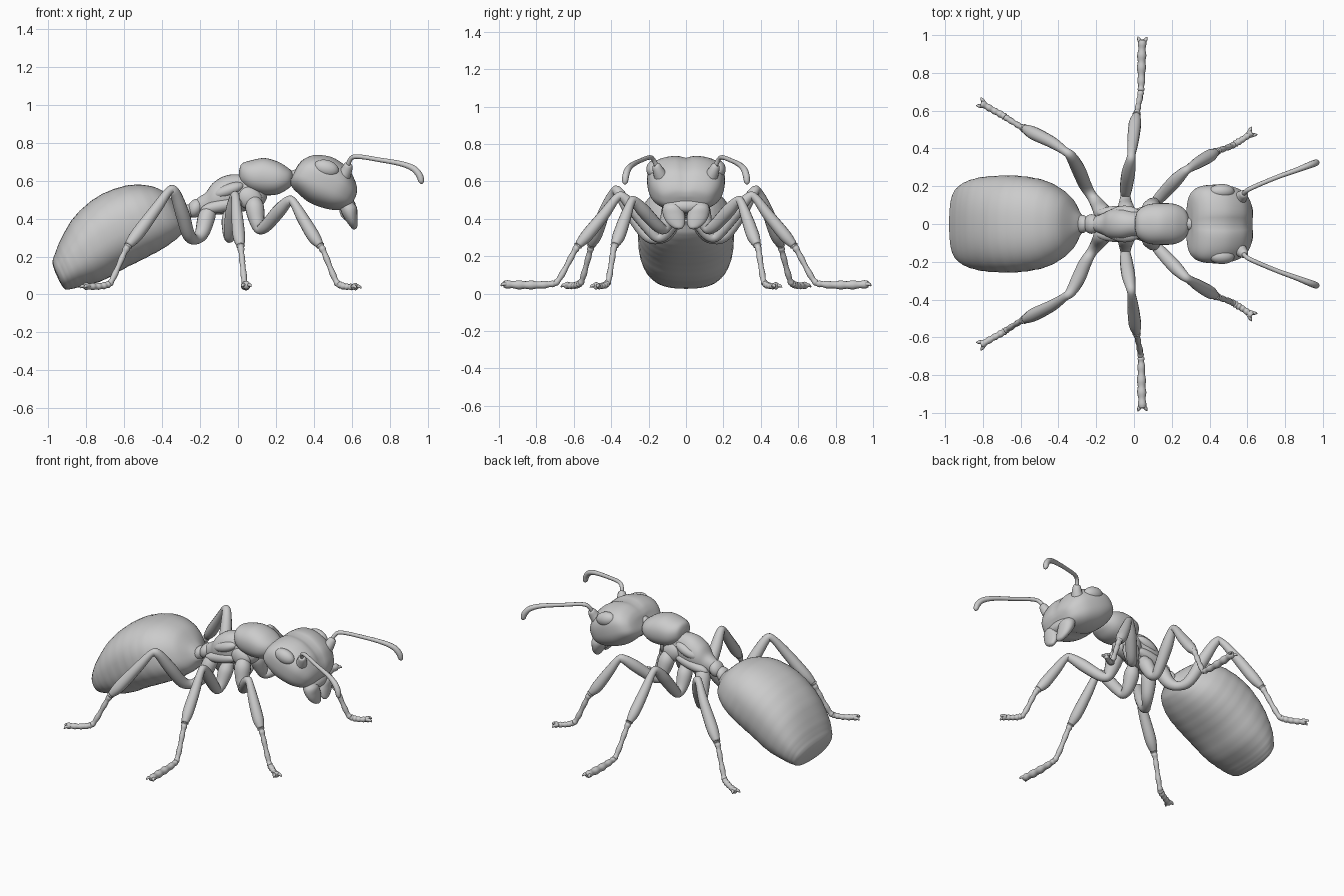
import bpy, bmesh, math
from mathutils import Vector, Matrix


def smooth_path(pts, steps):
    """Catmull-Rom interpolation of (x, y, z, half width, half height) rows."""
    out = []
    n = len(pts)
    for i in range(n - 1):
        p0, p1, p2, p3 = pts[max(i - 1, 0)], pts[i], pts[i + 1], pts[min(i + 2, n - 1)]
        for s in range(steps):
            t = s / steps
            out.append([0.5 * (2 * b + (c - a) * t + (2 * a - 5 * b + 4 * c - d) * t * t
                               + (3 * b - a - 3 * c + d) * t ** 3)
                        for a, b, c, d in zip(p0, p1, p2, p3)])
    out.append(list(pts[-1]))
    return out


def finish(name, bm, mirror):
    bmesh.ops.recalc_face_normals(bm, faces=bm.faces)
    for f in bm.faces:
        f.smooth = True
    me = bpy.data.meshes.new(name)
    bm.to_mesh(me)
    bm.free()
    ob = bpy.data.objects.new(name, me)
    bpy.context.collection.objects.link(ob)
    if mirror:
        m = ob.modifiers.new("Mirror", 'MIRROR')
        m.use_axis = (False, True, False)
    return ob


def loft(name, pts, sides=14, steps=5, power=2.0, axis=None, groove=0.0, ripple=0.0, mirror=False):
    """Skin superellipse rings along a path; a fixed axis keeps all rings parallel."""
    rows = smooth_path(pts, steps)
    bm = bmesh.new()
    rings = []
    side = Vector((0, 1, 0))
    for i, r in enumerate(rows):
        c = Vector(r[:3])
        if axis:
            t = Vector(axis).normalized()
        else:
            t = (Vector(rows[min(i + 1, len(rows) - 1)][:3]) - Vector(rows[max(i - 1, 0)][:3])).normalized()
            if i == 0 and abs(t.y) > 0.8:
                side = Vector((1, 0, 0))
        side = (side - t * side.dot(t)).normalized()
        up = side.cross(t)
        k = 1 + ripple * math.sin(i * 1.9)
        a, b = max(r[3], 0.003) * k, max(r[4], 0.003) * k
        ring = []
        for j in range(sides):
            u = 2 * math.pi * j / sides
            cu, su = math.cos(u), math.sin(u)
            ex = math.copysign(abs(cu) ** (2 / power), cu) * a
            ey = math.copysign(abs(su) ** (2 / power), su) * b
            ey *= 1 - groove * math.exp(-(ex / 0.028) ** 2)
            ring.append(bm.verts.new(c + side * ex + up * ey))
        rings.append(ring)
    for r0, r1 in zip(rings, rings[1:]):
        for j in range(sides):
            bm.faces.new((r0[j], r0[(j + 1) % sides], r1[(j + 1) % sides], r1[j]))
    bm.faces.new(rings[0])
    bm.faces.new(rings[-1])
    return finish(name, bm, mirror)


def tube(name, pts, **kw):
    return loft(name, [(x, y, z, r, r) for x, y, z, r in pts], **kw)


def ellipsoid(name, centre, radii, tilt=0, mirror=False):
    bm = bmesh.new()
    m = (Matrix.Translation(centre) @ Matrix.Rotation(math.radians(tilt), 4, 'Y')
         @ Matrix.Diagonal((*radii, 1)))
    bmesh.ops.create_uvsphere(bm, u_segments=32, v_segments=20, radius=1, matrix=m)
    return finish(name, bm, mirror)


# Abdomen: a fat, blunt-ended barrel sloping down to the ground
loft("abdomen", [
    (-0.265, 0, 0.415, 0.03, 0.03), (-0.30, 0, 0.425, 0.07, 0.065),
    (-0.36, 0, 0.435, 0.155, 0.135), (-0.46, 0, 0.415, 0.222, 0.182),
    (-0.57, 0, 0.375, 0.25, 0.2), (-0.68, 0, 0.32, 0.257, 0.2),
    (-0.79, 0, 0.24, 0.25, 0.183), (-0.875, 0, 0.17, 0.228, 0.138),
    (-0.92, 0, 0.125, 0.2, 0.105), (-0.945, 0, 0.10, 0.165, 0.08),
    (-0.952, 0, 0.093, 0.08, 0.04), (-0.953, 0, 0.092, 0.004, 0.004)],
    sides=56, steps=6, power=2.35, axis=(-0.907, 0, -0.42), ripple=0.004)

# Waist nodes
ellipsoid("waist_front_node", (-0.225, 0, 0.455), (0.04, 0.052, 0.052), 25)
ellipsoid("waist_rear_node", (-0.275, 0, 0.428), (0.035, 0.048, 0.05), 25)

# Thorax: lower body, rounded front shield, ridged side plates
loft("thorax", [
    (0.15, 0, 0.53, 0.02, 0.02), (0.12, 0, 0.53, 0.06, 0.06),
    (0.06, 0, 0.535, 0.07, 0.088), (0.0, 0, 0.535, 0.075, 0.1),
    (-0.06, 0, 0.525, 0.085, 0.1), (-0.12, 0, 0.505, 0.078, 0.084),
    (-0.16, 0, 0.478, 0.058, 0.062), (-0.2, 0, 0.463, 0.042, 0.05),
    (-0.24, 0, 0.45, 0.03, 0.035)], sides=32, power=2.2, axis=(-1, 0, -0.15))
loft("thorax_shield", [
    (0.005, 0, 0.635, 0.02, 0.015), (0.02, 0, 0.635, 0.07, 0.055),
    (0.07, 0, 0.625, 0.102, 0.083), (0.14, 0, 0.622, 0.11, 0.098),
    (0.21, 0, 0.615, 0.107, 0.086), (0.26, 0, 0.613, 0.085, 0.058),
    (0.285, 0, 0.613, 0.05, 0.035), (0.29, 0, 0.613, 0.01, 0.01)],
    sides=36, power=2.2, axis=(1, 0, 0))
ellipsoid("upper_side_plate", (-0.05, 0.055, 0.55), (0.085, 0.042, 0.035), -20, True)
ellipsoid("lower_side_plate", (-0.08, 0.058, 0.47), (0.12, 0.038, 0.035), -12, True)
ellipsoid("front_side_plate", (0.06, 0.05, 0.51), (0.07, 0.042, 0.06), 30, True)
tube("neck", [(0.24, 0, 0.61, 0.045), (0.29, 0, 0.62, 0.035), (0.34, 0, 0.63, 0.045)])

# Head with a groove along the middle
loft("head", [
    (0.298, 0, 0.645, 0.02, 0.012), (0.298, 0, 0.645, 0.12, 0.045),
    (0.315, 0, 0.645, 0.17, 0.08), (0.36, 0, 0.637, 0.2, 0.112),
    (0.44, 0, 0.603, 0.208, 0.136), (0.525, 0, 0.56, 0.195, 0.123),
    (0.575, 0, 0.527, 0.165, 0.092), (0.603, 0, 0.507, 0.125, 0.06),
    (0.612, 0, 0.5, 0.07, 0.03), (0.613, 0, 0.5, 0.005, 0.004)],
    sides=64, power=2.6, axis=(0.9, 0, -0.44), groove=0.12)
ellipsoid("eye", (0.465, 0.172, 0.665), (0.068, 0.04, 0.045), 15, True)
ellipsoid("face_plate", (0.575, 0, 0.475), (0.05, 0.11, 0.04), 35)

# Jaws
loft("jaw", [
    (0.565, 0.07, 0.485, 0.045, 0.03), (0.585, 0.07, 0.45, 0.056, 0.043),
    (0.597, 0.062, 0.41, 0.057, 0.035), (0.608, 0.052, 0.375, 0.046, 0.024),
    (0.616, 0.042, 0.352, 0.025, 0.014), (0.618, 0.038, 0.345, 0.005, 0.005)],
    sides=20, axis=(0.35, 0, -0.94), mirror=True)
tube("mouth_feeler", [(0.55, 0.03, 0.46, 0.018), (0.555, 0.035, 0.42, 0.013), (0.58, 0.03, 0.39, 0.008)],
     mirror=True)

# Antennae with flared sockets
tube("antenna_socket", [(0.545, 0.125, 0.61, 0.045), (0.57, 0.145, 0.65, 0.032),
                        (0.583, 0.16, 0.685, 0.022), (0.585, 0.163, 0.69, 0.006)], mirror=True)
tube("antenna", [
    (0.575, 0.145, 0.65, 0.013), (0.588, 0.168, 0.705, 0.012), (0.625, 0.192, 0.728, 0.012),
    (0.75, 0.245, 0.71, 0.012), (0.86, 0.285, 0.69, 0.014), (0.925, 0.31, 0.665, 0.017),
    (0.957, 0.322, 0.63, 0.018), (0.967, 0.326, 0.597, 0.015), (0.968, 0.327, 0.583, 0.004)],
    sides=12, mirror=True)


# Legs: thick hip and thigh, swollen shin, thin beaded foot, two claws
def leg(name, upper, foot):
    tube(name, upper, mirror=True)
    path = smooth_path([upper[-1]] + foot, 4)
    beads = [(x, y, z, r * (1.15 if i % 2 else 0.92)) for i, (x, y, z, r) in enumerate(path)]
    tube(name + "_foot", beads, sides=12, steps=3, mirror=True)
    a, b = Vector(foot[-2][:3]), Vector(foot[-1][:3])
    d = (b - a).normalized()
    s = Vector((-d.y, d.x, 0)).normalized()
    for label, k in (("inner", -1), ("outer", 1)):
        p = b - d * 0.02 + s * 0.006 * k
        q = b + d * 0.004 + s * 0.019 * k
        e = b + d * 0.014 + s * 0.024 * k - Vector((0, 0, 0.01))
        tube(f"{name}_{label}_claw", [(*p, 0.012), (*q, 0.009), (*e, 0.003)], sides=8, steps=3, mirror=True)


leg("front_leg",
    [(0.08, 0.05, 0.51, 0.03), (0.088, 0.075, 0.46, 0.05), (0.1, 0.1, 0.385, 0.04),
     (0.115, 0.118, 0.345, 0.028), (0.15, 0.155, 0.365, 0.033), (0.215, 0.225, 0.44, 0.036),
     (0.265, 0.275, 0.492, 0.027), (0.29, 0.293, 0.49, 0.022), (0.34, 0.325, 0.405, 0.031),
     (0.4, 0.36, 0.305, 0.034), (0.432, 0.38, 0.262, 0.021)],
    [(0.455, 0.39, 0.22, 0.015), (0.515, 0.413, 0.075, 0.015), (0.545, 0.43, 0.048, 0.017),
     (0.585, 0.455, 0.04, 0.015), (0.625, 0.485, 0.042, 0.018)])
leg("middle_leg",
    [(-0.03, 0.05, 0.45, 0.03), (-0.04, 0.07, 0.4, 0.046), (-0.045, 0.11, 0.325, 0.036),
     (-0.045, 0.15, 0.3, 0.027), (-0.042, 0.19, 0.34, 0.033), (-0.03, 0.27, 0.44, 0.036),
     (-0.018, 0.335, 0.515, 0.026), (-0.013, 0.37, 0.512, 0.022), (-0.005, 0.44, 0.42, 0.03),
     (0.005, 0.53, 0.31, 0.033), (0.013, 0.575, 0.26, 0.021)],
    [(0.018, 0.6, 0.22, 0.015), (0.033, 0.68, 0.075, 0.015), (0.038, 0.73, 0.05, 0.017),
     (0.04, 0.86, 0.046, 0.022), (0.044, 0.975, 0.05, 0.019)])
leg("rear_leg",
    [(-0.14, 0.04, 0.46, 0.03), (-0.165, 0.06, 0.41, 0.046), (-0.19, 0.1, 0.325, 0.038),
     (-0.225, 0.15, 0.292, 0.028), (-0.26, 0.21, 0.315, 0.034), (-0.295, 0.29, 0.43, 0.037),
     (-0.335, 0.36, 0.54, 0.028), (-0.365, 0.385, 0.545, 0.022), (-0.43, 0.43, 0.455, 0.03),
     (-0.53, 0.48, 0.32, 0.035), (-0.578, 0.505, 0.262, 0.022)],
    [(-0.6, 0.515, 0.22, 0.015), (-0.665, 0.555, 0.075, 0.015), (-0.695, 0.575, 0.05, 0.017),
     (-0.75, 0.605, 0.042, 0.016), (-0.81, 0.64, 0.044, 0.018)])
